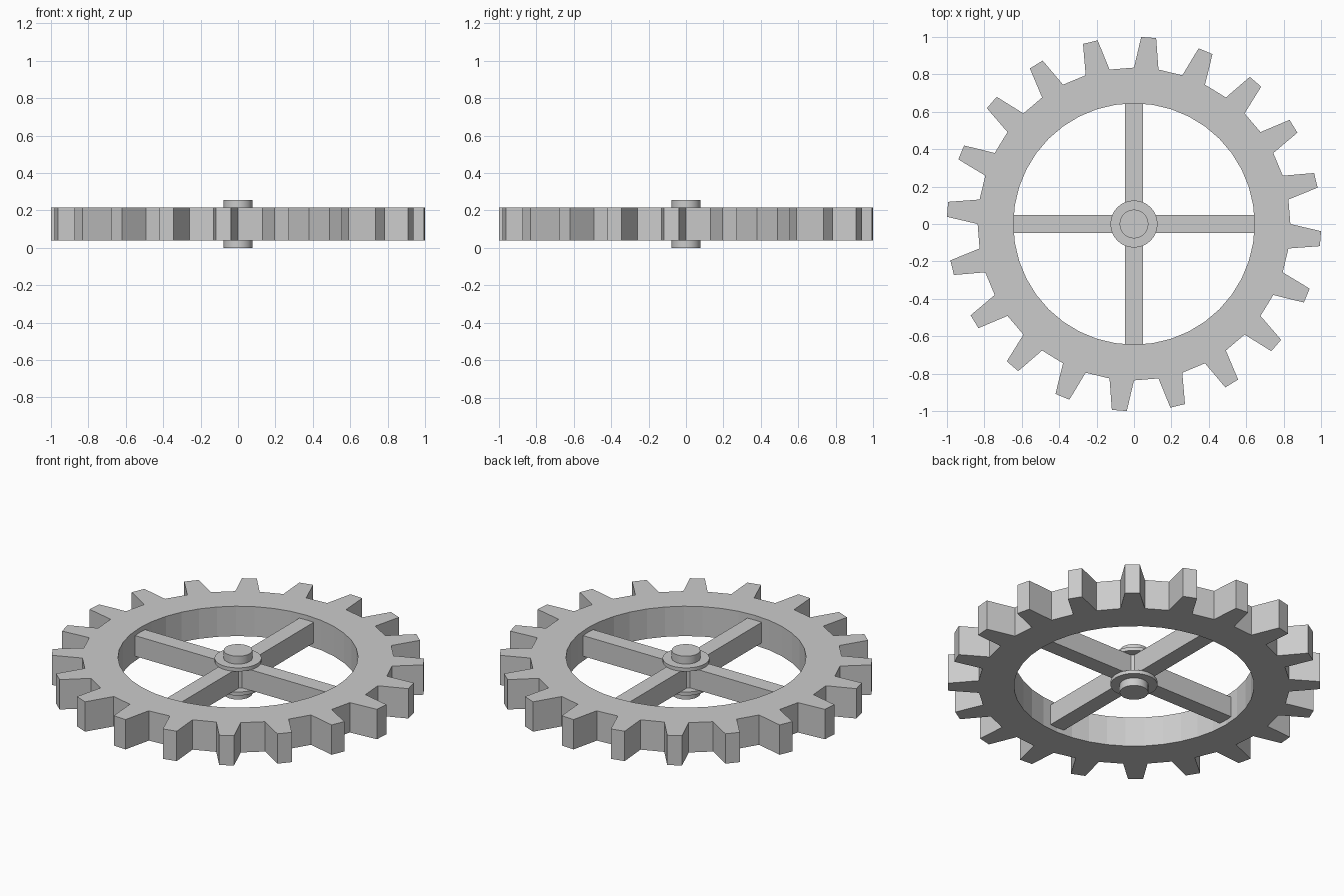
import bpy, bmesh, math

if "Cube" in bpy.data.objects:
    bpy.data.objects.remove(bpy.data.objects["Cube"])

TEETH = 20
R_IN, R_ROOT, R_TIP = 0.645, 0.836, 1.0008
Z0, Z1 = 0.04, 0.217
ZC = (Z0 + Z1) / 2


def finish(bm, name):
    bmesh.ops.recalc_face_normals(bm, faces=bm.faces)
    me = bpy.data.meshes.new(name)
    bm.to_mesh(me)
    bm.free()
    ob = bpy.data.objects.new(name, me)
    bpy.context.collection.objects.link(ob)
    return ob


def cylinder(name, r, z0, z1, sides=32):
    bpy.ops.mesh.primitive_cylinder_add(vertices=sides, radius=r, depth=z1 - z0,
                                        location=(0, 0, (z0 + z1) / 2))
    ob = bpy.context.object
    ob.name = name
    bpy.ops.object.shade_smooth_by_angle()
    return ob


# Toothed rim: flat sectors for each tooth and gap, extruded upward
bm = bmesh.new()


def pt(r, deg):
    a = math.radians(deg)
    return bm.verts.new((r * math.cos(a), r * math.sin(a), Z0))


step = 360 / TEETH
for i in range(TEETH):
    c = 85.5 - i * step
    a, b, n = c + step / 4, c - step / 4, c - 3 * step / 4
    bm.faces.new([pt(R_IN, a), pt(R_ROOT, a), pt(R_ROOT, b), pt(R_IN, b)])
    bm.faces.new([pt(R_ROOT, a), pt(R_TIP, c + 2.3), pt(R_TIP, c - 2.3), pt(R_ROOT, b)])
    bm.faces.new([pt(R_IN, b), pt(R_ROOT, b), pt(R_ROOT, n), pt(R_IN, n)])
bmesh.ops.remove_doubles(bm, verts=bm.verts, dist=1e-4)
top = bmesh.ops.extrude_face_region(bm, geom=bm.faces[:], use_keep_orig=True)
bmesh.ops.translate(bm, verts=[v for v in top["geom"] if isinstance(v, bmesh.types.BMVert)],
                    vec=(0, 0, Z1 - Z0))
finish(bm, "toothed_rim")

# Four spokes
for i in range(4):
    a = i * math.pi / 2
    bpy.ops.mesh.primitive_cube_add(size=1, rotation=(0, 0, a),
                                    location=(0.352 * math.cos(a), 0.352 * math.sin(a), ZC))
    spoke = bpy.context.object
    spoke.name = f"spoke_{i + 1}"
    spoke.scale = (0.584, 0.094, 0.122)

# Axle and the two thin hub collars
cylinder("axle", 0.077, 0.0, 0.257)
cylinder("upper_collar", 0.126, ZC + 0.061, ZC + 0.082)
cylinder("lower_collar", 0.126, ZC - 0.082, ZC - 0.061)
